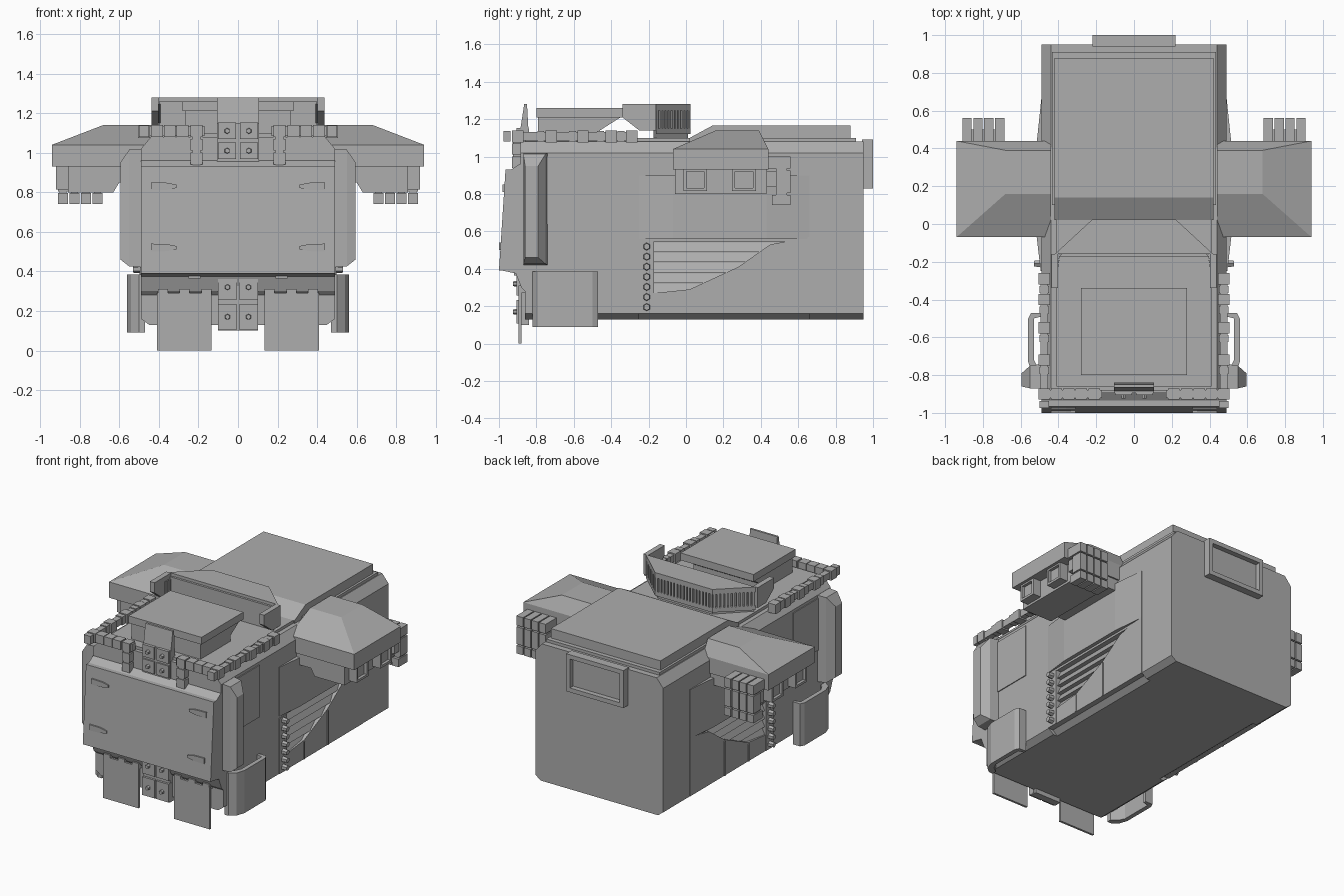
import bpy
import bmesh
from math import atan2, hypot
from mathutils import Matrix, Vector

cube = bpy.data.objects.get("Cube")
if cube:
    bpy.data.objects.remove(cube, do_unlink=True)

grey = bpy.data.materials.new("hull_grey")
grey.use_nodes = True
grey.diffuse_color = (.42, .42, .42, 1)
grey.node_tree.nodes["Principled BSDF"].inputs["Base Color"].default_value = (.42, .42, .42, 1)


def box(bm, x, y, z, turn=None):
    """Box from (low, high) ranges on each axis, optionally transformed."""
    matrix = Matrix.LocRotScale(Vector((sum(x), sum(y), sum(z))) / 2, None,
                                Vector((x[1] - x[0], y[1] - y[0], z[1] - z[0])))
    bmesh.ops.create_cube(bm, size=1, matrix=turn @ matrix if turn else matrix)


def prism(bm, axis, points, low, high):
    """Extrude a 2D outline along the given axis."""
    place = {"x": lambda a, b, c: (c, a, b),
             "y": lambda a, b, c: (a, c, b),
             "z": lambda a, b, c: (a, b, c)}[axis]
    ends = [[bm.verts.new(place(a, b, c)) for a, b in points] for c in (low, high)]
    bm.faces.new(ends[0])
    bm.faces.new(ends[1][::-1])
    count = len(points)
    for i in range(count):
        j = (i + 1) % count
        bm.faces.new((ends[0][i], ends[0][j], ends[1][j], ends[1][i]))


def solid(bm, points):
    """Convex solid around the points."""
    bmesh.ops.convex_hull(bm, input=[bm.verts.new(p) for p in points])


def bolt(bm, centre, axis, radius=.016, depth=.03):
    """Six-sided bolt head pointing along an axis."""
    spin = Vector(axis).to_track_quat("Z", "Y").to_matrix().to_4x4()
    bmesh.ops.create_cone(bm, cap_ends=True, segments=6, radius1=radius,
                          radius2=radius * .8, depth=depth,
                          matrix=Matrix.Translation(centre) @ spin)


def finish(name, bm, mirror=False):
    if mirror:
        copy = bmesh.ops.duplicate(bm, geom=bm.verts[:] + bm.edges[:] + bm.faces[:])["geom"]
        for v in copy:
            if isinstance(v, bmesh.types.BMVert):
                v.co.x = -v.co.x
    bmesh.ops.recalc_face_normals(bm, faces=bm.faces[:])
    mesh = bpy.data.meshes.new(name)
    bm.to_mesh(mesh)
    bm.free()
    mesh.materials.append(grey)
    obj = bpy.data.objects.new(name, mesh)
    bpy.context.scene.collection.objects.link(obj)


def both_sides(half):
    """Close a half outline with its reflection."""
    return half + [(-x, z) for x, z in reversed(half)]


# Hull: full-width ends, with the lower middle recessed behind the louvres
foot, shoulder = [(.45, .13), (.49, .16)], [(.49, 1.02), (.44, 1.08)]
waist = [(.42, .13), (.455, .16), (.455, .545), (.49, .545)]
bm = bmesh.new()
prism(bm, "y", both_sides(foot + shoulder), -.86, -.25)
prism(bm, "y", both_sides(waist + shoulder), -.25, .66)
prism(bm, "y", both_sides(foot + shoulder), .66, .95)
finish("hull", bm)

# Nose bulging forward, with a ledge under the roof edge
bm = bmesh.new()
prism(bm, "x", [(-.86, .28), (-.88, .3), (-.91, .375), (-.98, .39), (-.95, .92),
                (-.89, .96), (-.86, .96)], -.49, .49)
prism(bm, "y", both_sides([(.49, .95)] + shoulder), -.885, -.86)
finish("nose", bm)

bm = bmesh.new()
prism(bm, "x", [(-1, .39), (-.965, .93), (-.93, .93), (-.96, .39)], -.49, .49)
finish("front_shield", bm)

# Tapered grip ridges on the shield
bm = bmesh.new()
for z, y in ((.83, -.97), (.52, -.99)):
    prism(bm, "y", [(.31, z - .008), (.36, z - .018), (.44, z - .02),
                    (.44, z + .02), (.36, z + .018), (.31, z + .008)], y - .01, y + .02)
finish("shield_ridges", bm, True)

# Roof plates
bm = bmesh.new()
prism(bm, "x", [(.02, 1.08), (.02, 1.1), (.14, 1.165), (.88, 1.165), (.88, 1.08)], -.42, .42)
box(bm, (-.435, .435), (.1, .91), (1.07, 1.1))
finish("rear_roof_plate", bm)

bm = bmesh.new()
box(bm, (-.41, .41), (-.86, .03), (1.07, 1.1))
finish("front_roof_plate", bm)

bm = bmesh.new()
prism(bm, "x", [(-.79, 1.09), (-.79, 1.21), (-.35, 1.21), (-.46, 1.14), (-.46, 1.09)], -.265, .265)
box(bm, (-.28, .28), (-.8, -.34), (1.21, 1.26))
finish("roof_hatch", bm)

# Faceted housing behind the hatch, with side arms reaching forward
path = [(.42, -.16), (.22, .025), (-.22, .025), (-.42, -.16)]
bm = bmesh.new()
prism(bm, "z", [(x * .95, y - .015) for x, y in path], 1.08, 1.26)
for low, high in ((1.12, 1.15), (1.245, 1.28)):
    prism(bm, "z", path, low, high)
for s in (-1, 1):
    prism(bm, "x", [(-.34, 1.28), (-.34, 1.21), (-.25, 1.14), (-.16, 1.14), (-.16, 1.28)],
          s * .42 - .018, s * .42 + .018)
finish("roof_housing", bm)

bm = bmesh.new()
rib_path = [(.435, -.25)] + path + [(-.435, -.25)]
for (ax, ay), (bx, by) in zip(rib_path, rib_path[1:]):
    count = round(hypot(bx - ax, by - ay) / .025)
    for i in range(count):
        t = (i + .5) / count
        turn = Matrix.Translation((ax + (bx - ax) * t, ay + (by - ay) * t, 0)) \
            @ Matrix.Rotation(atan2(by - ay, bx - ax), 4, "Z")
        box(bm, (-.008, .008), (0, .03), (1.15, 1.245), turn)
finish("housing_ribs", bm)

# Linked rail along the roof edges and down the front
bm = bmesh.new()
for y in (-.9, -.72, -.55, -.4, -.29):
    box(bm, (.445, .505), (y - .03, y + .03), (1.075, 1.14))
    box(bm, (.45, .5), (y - .075, y - .038), (1.08, 1.138))
box(bm, (.455, .495), (-.92, -.27), (1.085, 1.132))
for x in (.21, .28, .345, .41):
    box(bm, (x - .03, x + .03), (-.93, -.87), (1.08, 1.14))
box(bm, (.17, .48), (-.92, -.88), (1.085, 1.135))
for z in (.97, 1.04):
    box(bm, (.18, .24), (-.93, -.87), (z - .03, z + .03))
box(bm, (.19, .23), (-.925, -.87), (.93, 1.1))
finish("roof_rail", bm, True)

# Bolted centre plates, upper and lower
bm = bmesh.new()
box(bm, (-.105, .105), (-.895, -.84), (.94, 1.15))
prism(bm, "x", [(-.885, 1.15), (-.865, 1.28), (-.85, 1.28), (-.84, 1.1), (-.885, 1.1)], -.105, .105)
for z in (1.01, 1.11):
    for x in (-.055, .055):
        box(bm, (x - .045, x + .045), (-.905, -.88), (z - .042, z + .042))
        bolt(bm, (x, -.91, z), (0, -1, 0))
finish("upper_centre_plate", bm)

bm = bmesh.new()
box(bm, (-.1, .1), (-.89, -.84), (.1, .38))
for z in (.17, .32):
    for x in (-.053, .053):
        box(bm, (x - .048, x + .048), (-.905, -.86), (z - .063, z + .063))
        bolt(bm, (x, -.91, z), (0, -1, 0))
finish("lower_centre_plate", bm)

# Hanging mud flaps with hinge lugs
bm = bmesh.new()
box(bm, (.135, .41), (-.895, -.88), (0, .29))
for x in (.16, .27, .38):
    box(bm, (x - .025, x + .025), (-.895, -.86), (.27, .31))
box(bm, (.19, .25), (-.92, -.88), (.365, .39))
finish("mud_flaps", bm, True)

# Side skirts wrapping the front corners
bm = bmesh.new()
prism(bm, "z", [(.49, -.47), (.545, -.47), (.56, -.5), (.56, -.73), (.54, -.79), (.5, -.82),
                (.47, -.82), (.47, -.79), (.51, -.76), (.53, -.72), (.53, -.5), (.49, -.49)],
      .09, .385)
finish("side_skirts", bm, True)

# Bevelled corner guards
bm = bmesh.new()
solid(bm, [(x, y, z) for x, ys, zs in ((.48, (-.87, -.74), (.42, 1.02)),
                                       (.55, (-.87, -.75), (.425, 1.015)),
                                       (.595, (-.86, -.79), (.46, .95)))
           for y in ys for z in zs])
finish("corner_guards", bm, True)

# Side panels: thin door, flared upper panel, louvres, swept armour
bm = bmesh.new()
box(bm, (.48, .496), (-.75, -.47), (.64, 1))
finish("side_doors", bm, True)

bm = bmesh.new()
prism(bm, "z", [(.47, -.25), (.494, -.25), (.515, -.07), (.515, .43), (.491, .66), (.47, .66)],
      .56, .9)
finish("flared_panels", bm, True)

bm = bmesh.new()
for i in range(5):
    z = .27 + i * .055
    prism(bm, "y", [(.44, z), (.485, z), (.46, z + .05), (.44, z + .05)], -.17, .48)
finish("side_louvres", bm, True)

bm = bmesh.new()
prism(bm, "x", [(-.17, .16), (-.17, .27), (.02, .29), (.28, .41), (.45, .53),
                (.66, .57), (.66, .16)], .44, .492)
for y, top in ((.02, .28), (.28, .4)):
    box(bm, (.48, .497), (y - .006, y + .006), (.16, top))
finish("swept_armour", bm, True)

bm = bmesh.new()
box(bm, (.44, .495), (-.25, -.17), (.16, .545))
for i in range(7):
    bolt(bm, (.505, -.21, .195 + i * .054), (1, 0, 0), .022, .05)
finish("bolt_strips", bm, True)

# Overhanging side pods with faceted tops
bm = bmesh.new()
solid(bm, [(x, y, z) for z, xs, ys in ((.93, (.44, .94), (-.07, .44)),
                                       (1.04, (.44, .94), (-.07, .44)),
                                       (1.14, (.44, .68), (.16, .39)))
           for x in xs for y in ys])
prism(bm, "y", [(.44, .93), (.44, .85), (.6, .85), (.63, .8), (.86, .8), (.86, .93)], -.06, .43)
finish("side_pods", bm, True)

# Framed lamps under the pods
bm = bmesh.new()
for y in (.05, .31):
    box(bm, (.85, .9), (y - .05, y + .05), (.83, .92))
    for s in (-1, 1):
        box(bm, (.85, .92), (y + s * .055 - .008, y + s * .055 + .008), (.815, .935))
        box(bm, (.85, .92), (y - .06, y + .06), (.875 + s * .052 - .008, .875 + s * .052 + .008))
finish("pod_lamps", bm, True)

# Tube racks behind the pods
bm = bmesh.new()
for i in range(4):
    x = .71 + i * .058
    box(bm, (x - .025, x + .025), (.46, .56), (.74, .795))
    box(bm, (x - .025, x + .025), (.48, .56), (.805, .925))
    box(bm, (x - .025, x + .025), (.43, .56), (.935, 1))
    box(bm, (x - .018, x + .018), (.48, .54), (.75, .98))
box(bm, (.69, .9), (.43, .5), (.84, .92))
finish("tube_racks", bm, True)

# Rear window frame
bm = bmesh.new()
box(bm, (-.19, .19), (.94, .965), (.86, 1.06))
for s in (-1, 1):
    box(bm, (s * .205 - .015, s * .205 + .015), (.94, 1), (.83, 1.09))
    box(bm, (-.19, .19), (.94, 1), (.96 + s * .115 - .015, .96 + s * .115 + .015))
finish("rear_window_frame", bm)
